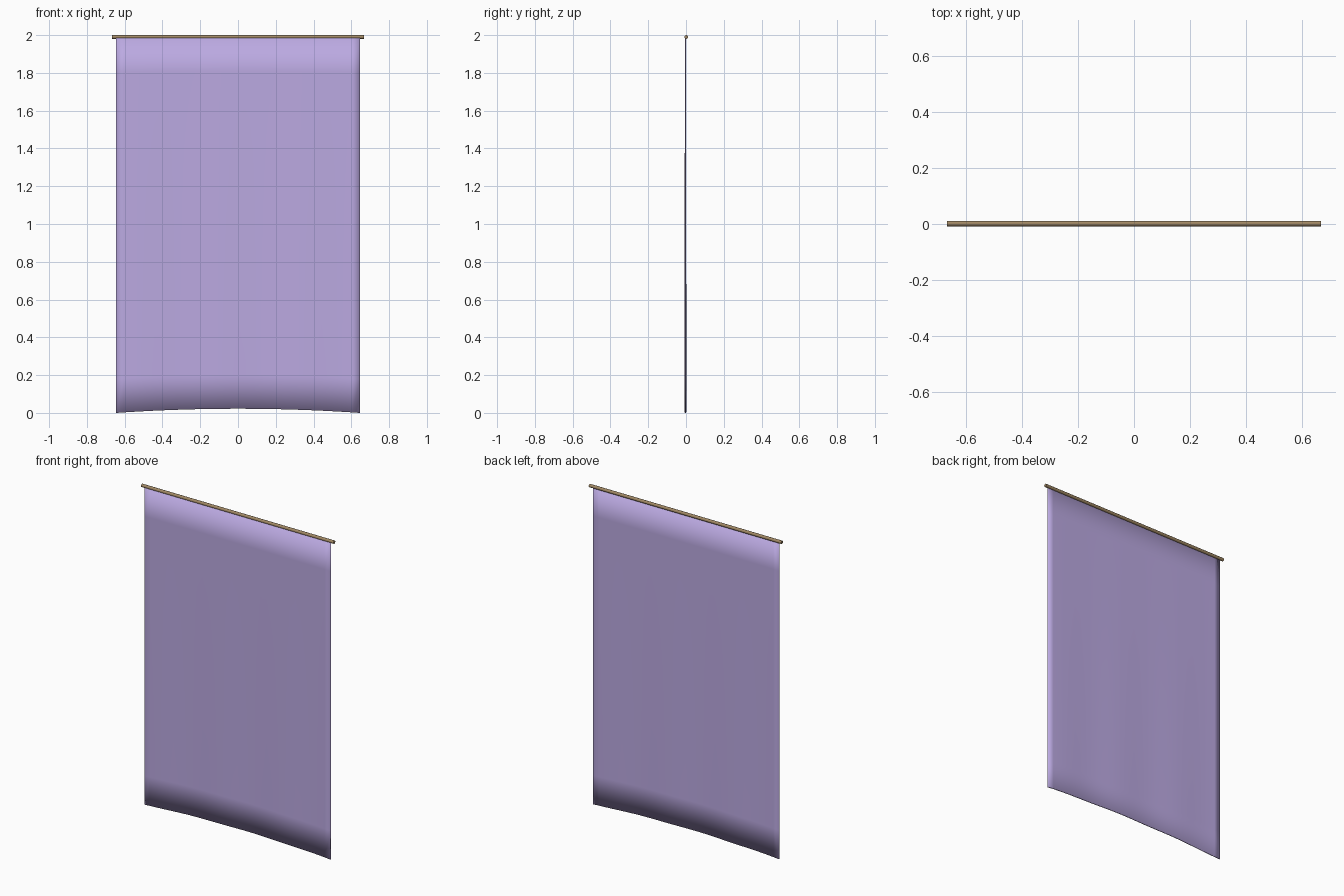
import bpy, bmesh, math

if "Cube" in bpy.data.objects:
    bpy.data.objects.remove(bpy.data.objects["Cube"])


def material(name, color):
    m = bpy.data.materials.new(name)
    m.diffuse_color = color
    m.use_nodes = True
    m.node_tree.nodes["Principled BSDF"].inputs["Base Color"].default_value = m.diffuse_color
    return m


# Hanging cloth: thin subdivided slab, arched hem, very faint folds
W, TOP, THICK, COLS, ROWS = 0.645, 1.985, 0.006, 32, 11
bm = bmesh.new()
bmesh.ops.create_grid(bm, x_segments=COLS, y_segments=ROWS, size=1)
for v in bm.verts:
    u, t = v.co.x, (v.co.y + 1) / 2
    hem = 0.022 * (1 - u * u)
    fold = 0.002 * math.sin(u * 3 * math.pi) * (1 - t)
    v.co = (u * W, -0.003 + fold, hem + (TOP - hem) * t)
# Thicken into front and back sheets joined around the edges
front = bm.faces[:]
edges = [e for e in bm.edges if e.is_boundary]
dup = bmesh.ops.duplicate(bm, geom=bm.verts[:] + bm.edges[:] + bm.faces[:])
vmap = dup["vert_map"]
for e in edges:
    a, b = e.verts
    bm.faces.new((a, b, vmap[b], vmap[a]))
for v in {v for f in front for v in f.verts}:
    v.co.y -= THICK / 2
    vmap[v].co.y += THICK / 2
bmesh.ops.recalc_face_normals(bm, faces=bm.faces[:])
for f in bm.faces:
    f.smooth = True
mesh = bpy.data.meshes.new("cloth")
bm.to_mesh(mesh)
bm.free()
cloth = bpy.data.objects.new("cloth", mesh)
bpy.context.collection.objects.link(cloth)
mesh.materials.append(material("lilac_fabric", (0.50, 0.40, 0.76, 1)))

# Wooden hanging rod
bpy.ops.mesh.primitive_cylinder_add(vertices=12, radius=0.01, depth=1.332,
                                    location=(0, 0.0015, 1.99),
                                    rotation=(0, math.pi / 2, 0))
rod = bpy.context.object
rod.name = "rod"
rod.data.materials.append(material("wood", (0.36, 0.25, 0.13, 1)))
bpy.ops.object.shade_smooth_by_angle(angle=math.radians(40))
